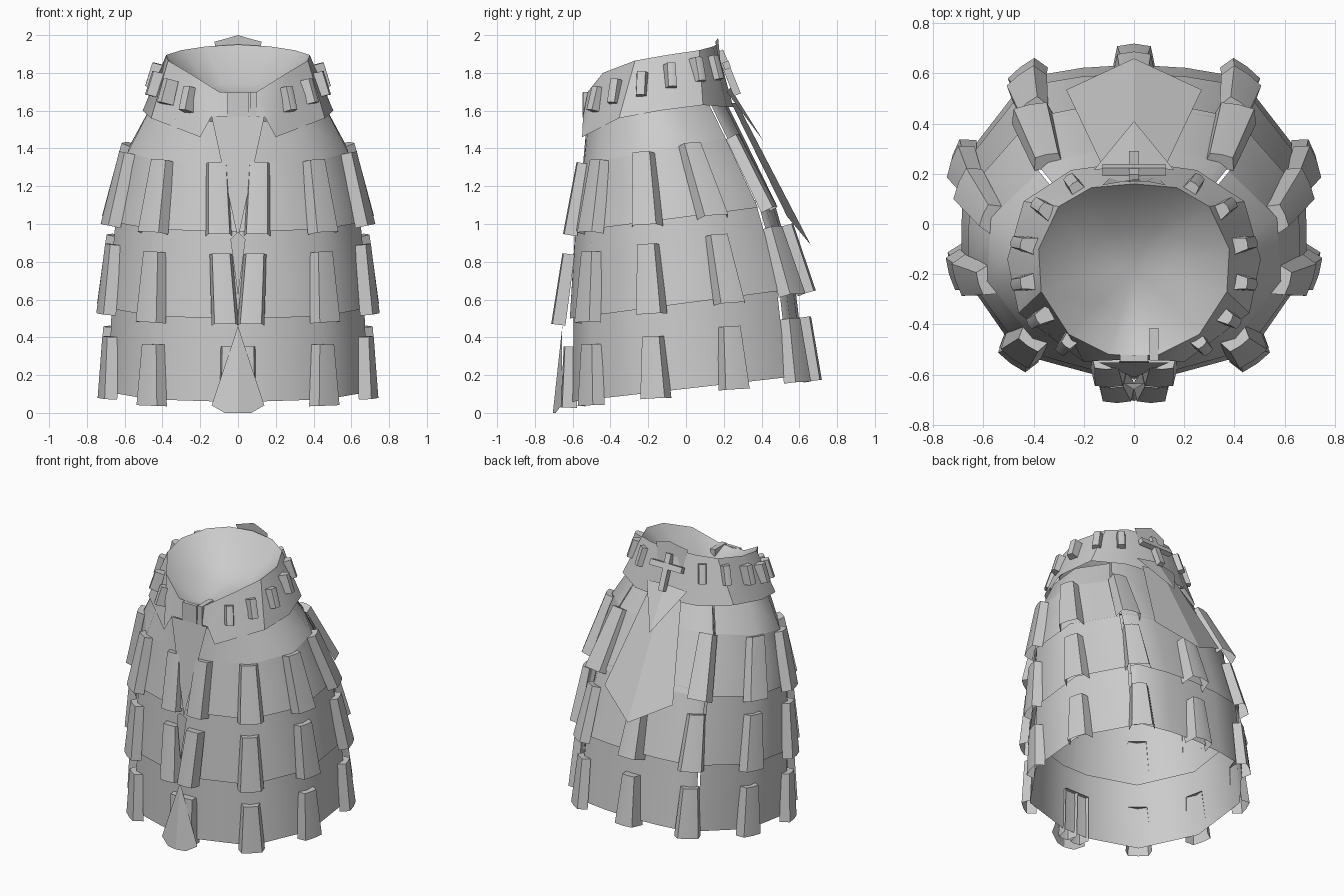
import bpy, math
from mathutils import Vector as V

if "Cube" in bpy.data.objects:
    bpy.data.objects.remove(bpy.data.objects["Cube"])

mat = bpy.data.materials.new("light_grey")
mat.diffuse_color = (0.6, 0.6, 0.6, 1)
mat.use_nodes = True
mat.node_tree.nodes["Principled BSDF"].inputs["Base Color"].default_value = mat.diffuse_color


def add(name, verts, faces, smooth=None):
    me = bpy.data.meshes.new(name)
    me.from_pydata([tuple(v) for v in verts], [], faces)
    me.materials.append(mat)
    ob = bpy.data.objects.new(name, me)
    bpy.context.collection.objects.link(ob)
    if smooth:
        bpy.ops.object.select_all(action='DESELECT')
        ob.select_set(True)
        bpy.context.view_layer.objects.active = ob
        bpy.ops.object.shade_smooth_by_angle(angle=math.radians(smooth))
    return ob


# Half outlines from front centre to back centre: round waist and boxy hem
ROUND = [(0, -1), (.25, -.97), (.71, -.74), (1, -.2), (.96, .3), (.55, .82), (.28, .96), (0, 1)]
BOXY = [(0, -1), (.15, -1), (.67, -.84), (1, -.3), (.99, .39), (.62, .92), (.3, .98), (0, 1)]


def ring(rx, yf, yb, zf, zb, b, s=1):
    """Half ring: half width, front/back y, front/back z, boxiness, side."""
    out = []
    for (u0, v0), (u1, v1) in zip(ROUND, BOXY):
        u, v = u0 + (u1 - u0) * b, v0 + (v1 - v0) * b
        t = (v + 1) / 2
        out.append(V((s * u * rx, yf + (yb - yf) * t, zf + (zb - zf) * t)))
    return out


def strip(name, top, bot, s, smooth=45):
    n = len(top)
    f = [(i, n + i, n + i + 1, i + 1) for i in range(n - 1)]
    if s < 0:
        f = [q[::-1] for q in f]
    return add(name, top + bot, f, smooth)


TIERS = {
    "yoke": ((.475, -.525, .20, 1.54, 1.67, .2), (.585, -.545, .30, 1.32, 1.47, .5)),
    "upper_tier": ((.585, -.545, .30, 1.32, 1.47, .5), (.665, -.60, .48, .96, 1.10, .8)),
    "middle_tier": ((.645, -.585, .46, 1.0, 1.14, .85), (.69, -.615, .60, .50, .66, 1)),
    "lower_tier": ((.668, -.595, .575, .53, .69, 1), (.685, -.60, .635, .06, .20, 1)),
}

# Skirt tiers: two side panels and a back panel separated by narrow slits
for name, (a, b) in TIERS.items():
    backs = []
    for s in (1, -1):
        t, o = ring(*a, s), ring(*b, s)
        cut = [q[4].lerp(q[5], .84) for q in (t, o)]
        cut2 = [q[4].lerp(q[5], .88) for q in (t, o)]
        strip(name + "_side", t[:5] + [cut[0]], o[:5] + [cut[1]], s)
        backs.append(([cut2[0]] + t[5:], [cut2[1]] + o[5:]))
    (t1, o1), (t2, o2) = backs
    strip(name + "_back", t1 + t2[-2::-1], o1 + o2[-2::-1], 1)


def plate(name, p0, p1, tan, w0=.06, w1=.086, th=.04, k=.78, inset=.024, closed=False):
    """Chamfered shell hanging from p0 (top) to p1 (bottom)."""
    tan = tan.normalized()
    d = (p1 - p0).normalized()
    n = tan.cross(d).normalized()
    mid = (p0 + p1) / 2
    if n.dot(V((mid.x, mid.y + .1, 0))) < 0:
        n = -n
    vs = []
    for p, w, t in ((p0, w0, th * .8), (p1, w1, th)):
        for e, h in ((-1, -inset), (-k, t), (0, t * 1.15), (k, t), (1, -inset)):
            vs.append(p + tan * e * w + n * h)
    f = [(i, i + 1, i + 6, i + 5) for i in range(4)] + [(0, 4, 3, 2, 1)]
    if closed:
        f.append((5, 6, 7, 8, 9))
    add(name, vs, f, 30)


# Hanging plates at the corners of every tier
FRONT_X = {"upper_tier": (.11, .10), "middle_tier": (.09, .068), "lower_tier": (.045, .05)}
for name, f0, f1 in (("upper_tier", 0, 1.06), ("middle_tier", .32, 1.07), ("lower_tier", .38, 1.07)):
    a, b = TIERS[name]
    for s in (1, -1):
        t, o = ring(*a, s), ring(*b, s)
        for i in (2, 3, 4, 5):
            p0, p1 = t[i].lerp(o[i], f0), t[i].lerp(o[i], f1)
            tan = o[i + 1] - o[i - 1]
            if i == 5 and name == "upper_tier":
                tan = o[6] - o[5]
            tan.z *= .5
            plate(name + "_plate", p0, p1, tan)
        # paired plates beside the front opening
        p0, p1 = t[1].lerp(o[1], f0), t[1].lerp(o[1], f1)
        p0.x, p1.x = (s * x for x in FRONT_X[name])
        low = name == "lower_tier"
        if name == "middle_tier":
            p0.y, p1.y = p0.y - .02, p1.y - .045
        plate(name + "_front_plate", p0, p1, V((1, 0, 0)), .05 if low else .06,
              .05 if low else .072, .055 if low else .045)
    if name != "upper_tier":
        t, o = ring(*a), ring(*b)
        plate(name + "_back_plate", t[7].lerp(o[7], f0), t[7].lerp(o[7], f1), V((1, 0, 0)), th=.07)

# Waistband with a dipped front and pointed lower corners
RIM = [(0, -.525, 1.69), (.10, -.52, 1.70), (.26, -.44, 1.80), (.37, -.27, 1.865),
       (.38, -.10, 1.895), (.30, .07, 1.92), (.17, .145, 1.94), (0, .16, 1.95)]
HEM = [(0, -.54, 1.57), (.14, -.545, 1.57), (.2, -.55, 1.46), (.46, -.355, 1.56),
       (.505, -.14, 1.60), (.44, .09, 1.63), (.25, .215, 1.62), (0, .25, 1.62)]
for s in (1, -1):
    strip("waistband", [V((s * x, y, z)) for x, y, z in RIM],
          [V((s * x, y, z)) for x, y, z in HEM], s, 30)

# Shallow smooth bowl inside the waist
loop = [V(p) for p in RIM] + [V((-x, y, z)) for x, y, z in RIM[-2:0:-1]]
c = V((0, -.17, 1.68))
n = len(loop)
inner = [p.lerp(c, .5) - V((0, 0, .07)) for p in loop]
add("waist_lining", loop + inner + [c],
    [(i, (i + 1) % n, n + (i + 1) % n, n + i) for i in range(n)]
    + [(n + i, n + (i + 1) % n, 2 * n) for i in range(n)], 80)


def box(name, loc, size, rot=(0, 0, 0)):
    bpy.ops.mesh.primitive_cube_add(size=1, location=loc, rotation=rot)
    ob = bpy.context.object
    ob.name = name
    ob.scale = size
    ob.data.materials.append(mat)
    return ob


# Waistband studs
for x, y, z in ((.265, -.475, 1.66), (.375, -.375, 1.70), (.438, -.235, 1.74),
                (.438, -.08, 1.785), (.36, .062, 1.815), (.235, .15, 1.825)):
    for s in (1, -1):
        out = V((s * x, y + .17, 0)).normalized()
        ax = (out * -.25 + V((0, 0, 1))).normalized()
        p = V((s * x, y, z))
        tan = V((-out.y, out.x, 0))
        plate("stud", p + ax * .065, p - ax * .065, tan, .034, .034, .035, .65, .035, True)

# Front buckle and its loop
box("buckle", (0, -.535, 1.63), (.11, .025, .13))
box("buckle_loop", (.08, -.48, 1.63), (.035, .13, .14))


def sheet(name, pts, faces=None):
    add(name, pts, faces or [tuple(range(len(pts)))])


# Front tongues and flared hem flap
sheet("front_tongue", [(-.14, -.552, 1.57), (0, -.612, .92), (.14, -.552, 1.57)])
sheet("middle_tongue", [(-.04, -.635, .92), (0, -.65, .62), (.04, -.635, .92), (0, -.66, .96)])
sheet("hem_flap", [(0, -.655, .46), (-.14, -.66, .04), (-.07, -.69, 0), (0, -.705, 0),
                   (.07, -.69, 0), (.14, -.66, .04)], [(0, 1, 2, 3), (0, 3, 4, 5)])

# Back tabard and the pointed tab over it
sheet("back_tabard", [(0, .27, 1.64), (-.13, .24, 1.64), (-.27, .535, 1.04), (0, .66, .89),
                      (.27, .535, 1.04), (.13, .24, 1.64)], [(0, 3, 2, 1), (0, 5, 4, 3)])
sheet("back_tab", [(-.16, .215, 1.70), (0, .41, 1.44), (.16, .215, 1.70), (0, .235, 1.72)],
      [(0, 3, 1), (3, 2, 1)])

# Back crest plate and raised crossed bars
sheet("crest", [(-.09, .19, 1.78), (.09, .19, 1.78), (.125, .155, 1.965), (.05, .17, 1.985),
                (0, .175, 2.0), (-.05, .17, 1.985), (-.125, .155, 1.965)])
box("crest_upright", (0, .225, 1.80), (.04, .04, .25), (math.radians(22), 0, 0))
box("crest_bar", (0, .215, 1.84), (.25, .035, .04), (math.radians(22), 0, 0))
